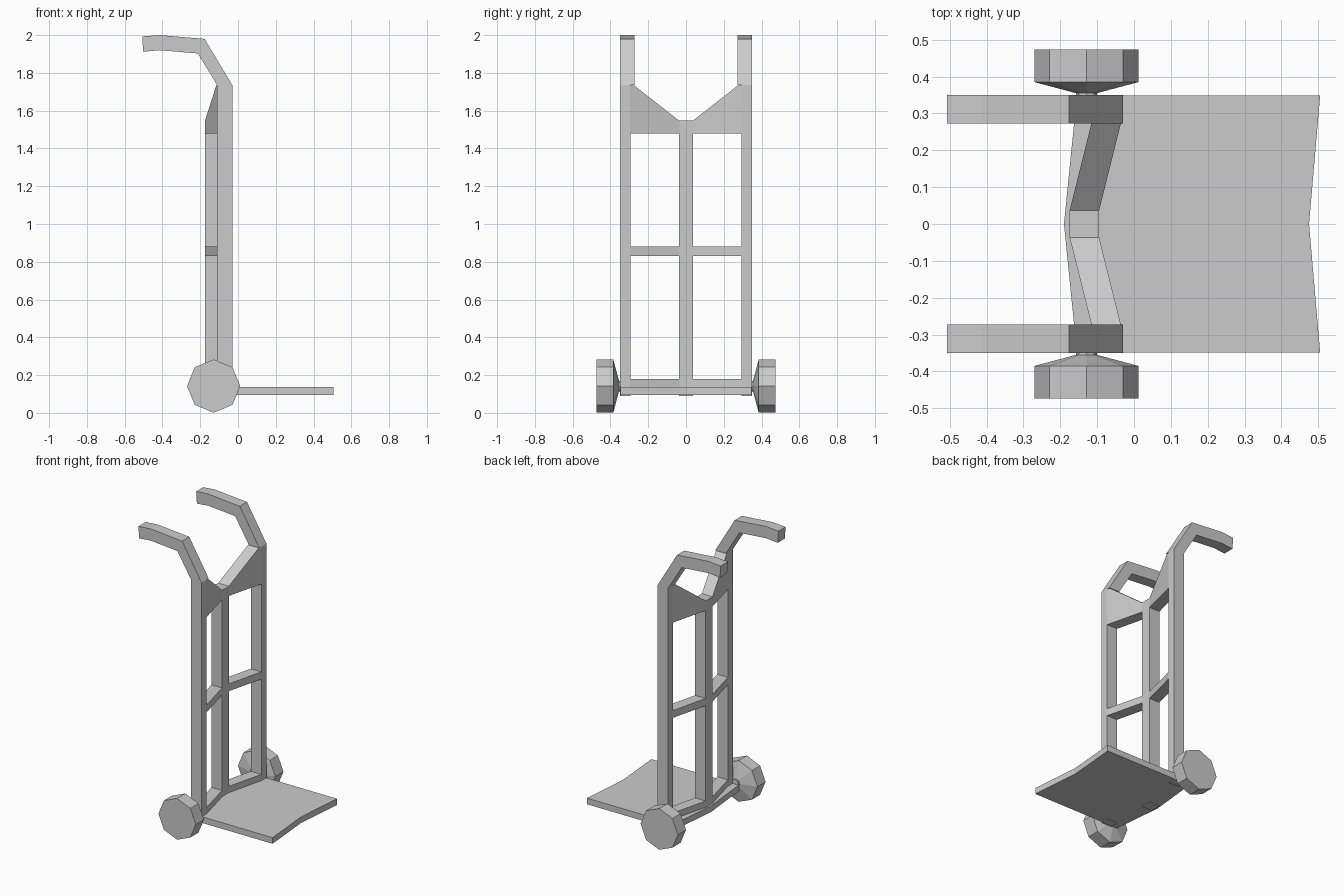
import bpy, bmesh, math

if "Cube" in bpy.data.objects:
    bpy.data.objects.remove(bpy.data.objects["Cube"])


def prism(name, loop, depth, mirror=True):
    """Extrude a 3D point loop along a vector; mirror across the y = 0 plane."""
    bm = bmesh.new()
    face = bm.faces.new([bm.verts.new(p) for p in loop])
    ext = bmesh.ops.extrude_face_region(bm, geom=[face], use_keep_orig=True)
    verts = [g for g in ext["geom"] if isinstance(g, bmesh.types.BMVert)]
    bmesh.ops.translate(bm, verts=verts, vec=depth)
    return finish(name, bm, mirror)


def finish(name, bm, mirror):
    bmesh.ops.recalc_face_normals(bm, faces=bm.faces)
    mesh = bpy.data.meshes.new(name)
    bm.to_mesh(mesh)
    bm.free()
    obj = bpy.data.objects.new(name, mesh)
    bpy.context.collection.objects.link(obj)
    if mirror:
        mod = obj.modifiers.new("mirror", "MIRROR")
        mod.use_axis = (False, True, False)
        mod.use_mirror_merge = False
    return obj


def swept_bar(name, outline):
    """Bar from a y/z outline, sheared so the frame dips back at the middle."""
    loop = [(-0.095 + 0.065 * (y - 0.035) / 0.26, y, z) for y, z in outline]
    return prism(name, loop, (-0.08, 0, 0))


# upright side rails
prism("side_rail", [(-0.11, 0.295, 0.09), (-0.03, 0.295, 0.09),
                    (-0.03, 0.295, 1.735), (-0.11, 0.295, 1.735)], (0, 0.055, 0))

# bent handles
handle = [(-0.03, 1.735), (-0.177, 1.98), (-0.415, 2.0), (-0.507, 1.993),
          (-0.502, 1.912), (-0.415, 1.92), (-0.213, 1.903), (-0.11, 1.735)]
prism("handle", [(x, 0.273, z) for x, z in handle], (0, 0.077, 0))

# centre post
prism("centre_post", [(-0.175, -0.037, 0.09), (-0.095, -0.037, 0.09),
                      (-0.095, 0.037, 0.09), (-0.175, 0.037, 0.09)],
      (0, 0, 1.457), mirror=False)

# cross bars, the top one rising into a corner gusset
for name, z0, z1 in (("lower_bar", 0.13, 0.18), ("middle_bar", 0.83, 0.88)):
    swept_bar(name, [(0.035, z0), (0.297, z0), (0.297, z1), (0.035, z1)])
swept_bar("top_gusset_bar", [(0.035, 1.48), (0.297, 1.48), (0.297, 1.733),
                             (0.274, 1.733), (0.035, 1.546)])

# toe plate with a notched front and a pointed back
prism("toe_plate", [(0.505, -0.348, 0.095), (0.475, 0, 0.095), (0.505, 0.348, 0.095),
                    (-0.155, 0.348, 0.095), (-0.19, 0, 0.095), (-0.155, -0.348, 0.095)],
      (0, 0, 0.042), mirror=False)

# eight-sided wheels tapering to a small inner hub
bm = bmesh.new()
rings = []
for radius, y in ((0.028, 0.345), (0.028, 0.355), (0.141, 0.385), (0.141, 0.473)):
    rings.append([bm.verts.new((-0.129 + radius * math.cos(i * math.pi / 4), y,
                                0.142 + radius * math.sin(i * math.pi / 4)))
                  for i in range(8)])
for a, b in zip(rings, rings[1:]):
    for i in range(8):
        j = (i + 1) % 8
        bm.faces.new((a[i], a[j], b[j], b[i]))
bm.faces.new(rings[0])
bm.faces.new(rings[-1])
finish("wheel", bm, True)
